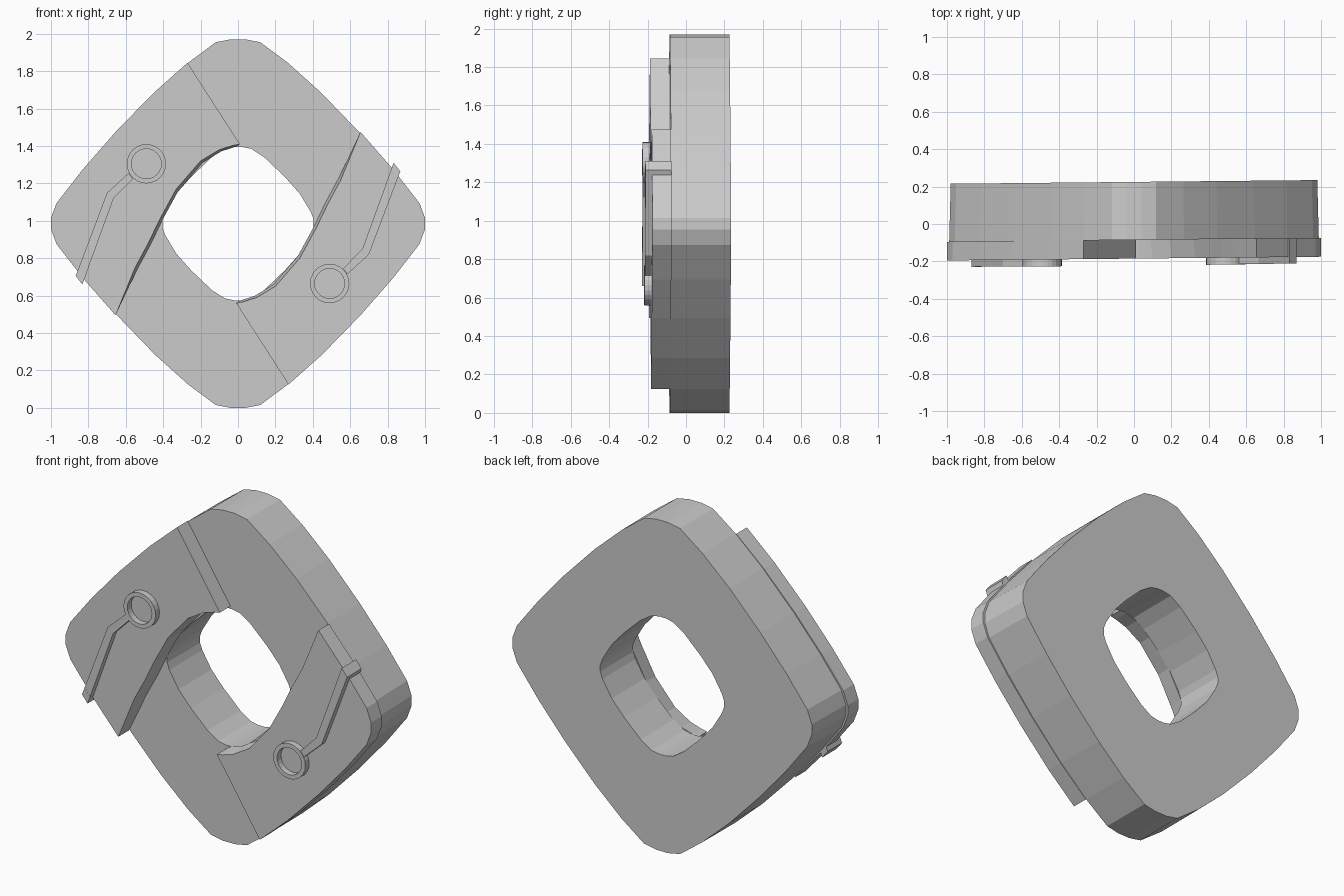
import bpy, bmesh, math

if "Cube" in bpy.data.objects:
    bpy.data.objects.remove(bpy.data.objects["Cube"])

CZ = 0.985      # centre height of the ring
TILT = 0.01     # the model is very slightly turned about z


def solid(name, loops, y0, y1, back_loops=None):
    """Extrude closed (x, z) loops (outer, then holes) from y0 to y1."""
    back_loops = back_loops or loops
    bm = bmesh.new()
    for front, back in zip(loops, back_loops):
        rows = [[bm.verts.new((x, y + TILT * x, z + CZ)) for x, z in pts]
                for pts, y in ((front, y0), (back, y1))]
        n = len(front)
        for i in range(n):
            j = (i + 1) % n
            bm.faces.new((rows[0][i], rows[0][j], rows[1][j], rows[1][i]))
    # cap each open end, leaving holes open
    mid = (y0 + y1) / 2
    rims = [e for e in bm.edges if e.is_boundary]
    for test in (lambda y: y < mid, lambda y: y > mid):
        edges = [e for e in rims
                 if all(test(v.co.y - TILT * v.co.x) for v in e.verts)]
        bmesh.ops.triangle_fill(bm, edges=edges, use_beauty=True, use_dissolve=False)
    bmesh.ops.recalc_face_normals(bm, faces=bm.faces)
    me = bpy.data.meshes.new(name)
    bm.to_mesh(me)
    bm.free()
    ob = bpy.data.objects.new(name, me)
    bpy.context.collection.objects.link(ob)
    return ob


def mirror4(q):
    """Full loop from a top-to-right quarter profile."""
    r = q[::-1]
    return (q + [(x, -z) for x, z in r] + [(-x, -z) for x, z in q]
            + [(-x, z) for x, z in r])


def circle(c, r, n=24):
    return [(c[0] + r * math.cos(2 * math.pi * i / n),
             c[1] + r * math.sin(2 * math.pi * i / n)) for i in range(n)]


outer_q = [(.04, .985), (.12, .97), (.27, .86), (.45, .70), (.655, .49),
           (.83, .29), (.97, .11), (1.0, .03)]
inner_q = [(.02, .41), (.07, .40), (.14, .355), (.25, .25), (.33, .16),
           (.39, .06), (.405, .02)]

# Main ring body
body = [[(x * .988, z) for x, z in mirror4(outer_q)], mirror4(inner_q)]
back = [[(x * .98 / .988, z) for x, z in body[0]], body[1]]
solid("ring_body", body, -.085, .225, back)

# Raised plate: outer edge follows the body, inner edge is a sloped curve
edge = [(-x, z) for x, z in outer_q[2:]] + [(-x, -z) for x, z in outer_q[:3:-1]]
curve = [(-.55, -.235), (-.48, -.105), (-.42, .02), (-.33, .185), (-.2, .335),
         (-.1, .395), (-.03, .417), (.01, .425)]
plate_top = edge + curve
plate_base = edge + [(x + .012, z - .008) for x, z in curve[:-1]] + [curve[-1]]

# Raised trace, end tab and eyelet
eye = (-.49, .32)
trace = [(-.585, .27), (-.70, .165), (-.868, -.28), (-.832, -.325),
         (-.665, .135), (-.562, .24)]
tab = [(-.868, -.28), (-.832, -.325), (-.815, -.28), (-.851, -.235)]

for side, s in (("left", 1), ("right", -1)):
    turn = lambda pts: [(s * x, s * z) for x, z in pts]
    solid(side + "_plate", [turn(plate_top)], -.185, -.085, [turn(plate_base)])
    solid(side + "_trace", [turn(trace)], -.22, -.18)
    solid(side + "_trace_tab", [turn(tab)], -.2205, -.085)
    solid(side + "_eyelet", [turn(circle(eye, .105)), turn(circle(eye, .08))],
          -.222, -.18)
